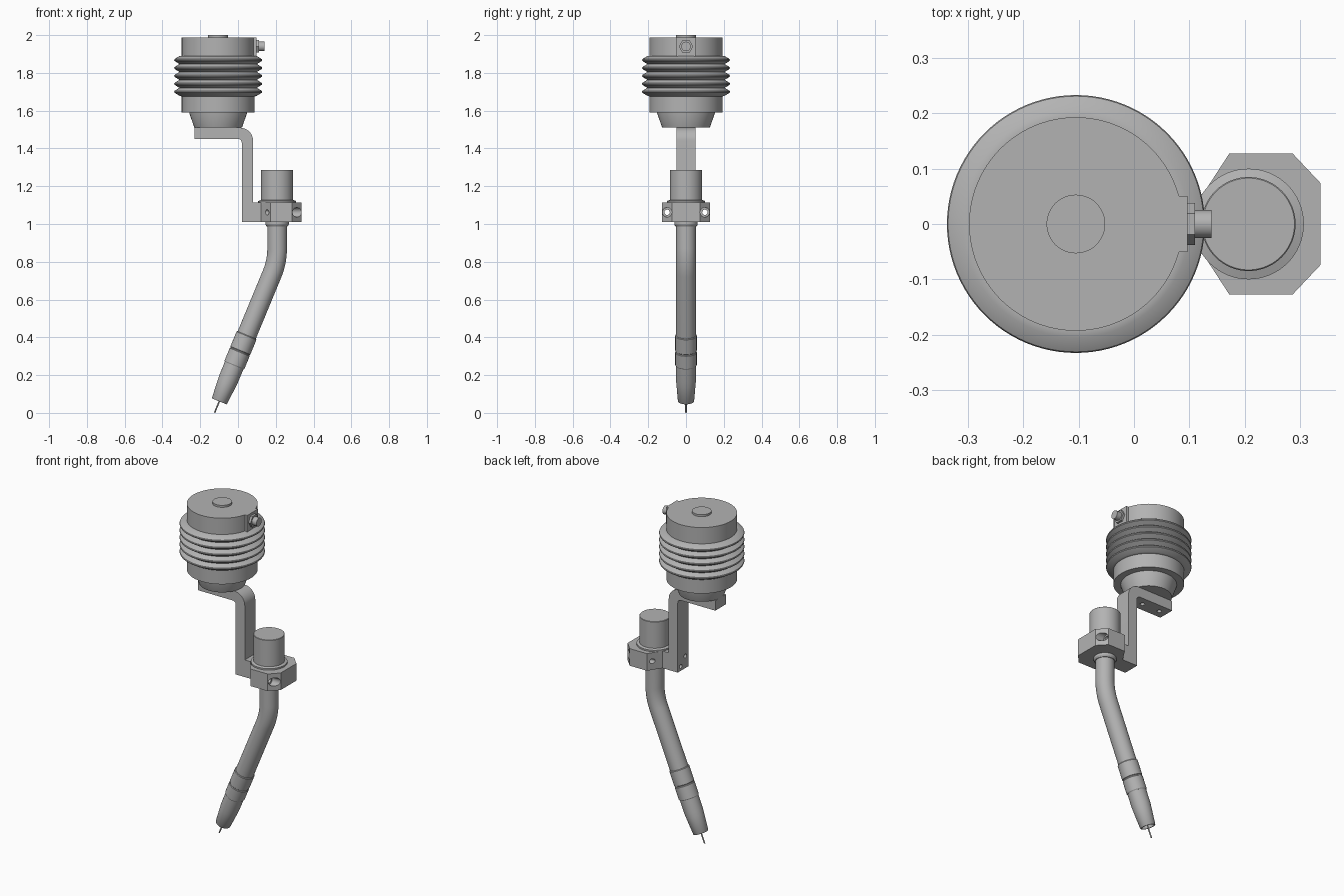
import bpy, bmesh
from math import sin, cos, tan, pi, radians
from mathutils import Vector

if "Cube" in bpy.data.objects:
    bpy.data.objects.remove(bpy.data.objects["Cube"])

grey = bpy.data.materials.new("Plain grey")
grey.use_nodes = True
grey.diffuse_color = (0.45, 0.45, 0.45, 1)
grey.node_tree.nodes["Principled BSDF"].inputs["Base Color"].default_value = (0.45, 0.45, 0.45, 1)


def finish(name, bm):
    """Turn a bmesh into a shaded grey object."""
    bmesh.ops.remove_doubles(bm, verts=bm.verts, dist=1e-5)
    bmesh.ops.recalc_face_normals(bm, faces=bm.faces)
    mesh = bpy.data.meshes.new(name)
    bm.to_mesh(mesh)
    bm.free()
    mesh.materials.append(grey)
    mesh.shade_smooth()
    mesh.set_sharp_from_angle(angle=radians(30))
    obj = bpy.data.objects.new(name, mesh)
    bpy.context.collection.objects.link(obj)
    return obj


def lathe(name, profile, base=(0, 0, 0), axis=(0, 0, 1), sides=64):
    """Spin (radius, height) points about an axis through base."""
    bm = bmesh.new()
    turn = Vector(axis).to_track_quat('Z', 'Y')
    rings = []
    for r, h in profile:
        if r == 0:
            rings.append([bm.verts.new(turn @ Vector((0, 0, h)) + Vector(base))] * sides)
        else:
            rings.append([bm.verts.new(turn @ Vector((r * cos(2 * pi * i / sides),
                                                      r * sin(2 * pi * i / sides), h)) + Vector(base))
                          for i in range(sides)])
    for a, b in zip(rings, rings[1:]):
        for i in range(sides):
            j = (i + 1) % sides
            bm.faces.new(dict.fromkeys((a[i], a[j], b[j], b[i])))
    return finish(name, bm)


def rod(name, r, start, end, sides=48):
    span = Vector(end) - Vector(start)
    return lathe(name, [(0, 0), (r, 0), (r, span.length), (0, span.length)], start, span, sides)


def prism(name, points, offset):
    """Extrude a flat outline of 3D points by an offset."""
    bm = bmesh.new()
    face = bm.faces.new([bm.verts.new(p) for p in points])
    out = bmesh.ops.extrude_face_region(bm, geom=[face])
    moved = [g for g in out["geom"] if isinstance(g, bmesh.types.BMVert)]
    bmesh.ops.translate(bm, verts=moved, vec=offset)
    # close the starting side again if the extrude consumed it
    if face.is_valid is False:
        bmesh.ops.holes_fill(bm, edges=bm.edges)
    return finish(name, bm)


def drill(obj, holes):
    """Cut round holes given as (radius, start, end)."""
    for r, start, end in holes:
        cutter = rod("hole_cutter", r, start, end, 24)
        mod = obj.modifiers.new("hole", 'BOOLEAN')
        mod.object, mod.operation, mod.solver = cutter, 'DIFFERENCE', 'EXACT'
        bpy.context.view_layer.objects.active = obj
        bpy.ops.object.modifier_apply(modifier=mod.name)
        bpy.data.objects.remove(cutter)
    obj.data.set_sharp_from_angle(angle=radians(30))


# Sensor housing: cap, pleated bellows, lower body and tapered foot
HX = -0.105
hub = (HX, 0, 0)
rod("housing_cap", 0.193, (HX, 0, 1.885), (HX, 0, 1.988), 96)
rod("cap_disc", 0.053, (HX, 0, 1.98), (HX, 0, 2.0))
pleats = [(0, 1.89), (0.193, 1.89)]
for i in range(5):
    z = 1.868 - 0.042 * i
    pleats += [(0.205, z + 0.021), (0.231, z + 0.005), (0.233, z), (0.231, z - 0.005), (0.205, z - 0.021)]
lathe("bellows", pleats + [(0.193, 1.675), (0, 1.675)], hub, sides=96)
lathe("lower_body", [(0, 1.7), (0.193, 1.7), (0.193, 1.59), (0, 1.59)], hub, sides=96)
lathe("tapered_foot", [(0, 1.6), (0.153, 1.6), (0.153, 1.587), (0.126, 1.51), (0, 1.51)], hub)

# Cable connector on the side of the cap
prism("connector_pad", [(0.0, y, z) for y, z in
                        ((-0.051, 1.885), (0.051, 1.885), (0.051, 1.988), (-0.051, 1.988))], (0.097, 0, 0))
rod("connector_nut", 0.038, (0.09, 0, 1.94), (0.11, 0, 1.94), 6)
rod("connector_plug", 0.025, (0.1, 0, 1.94), (0.14, 0, 1.94))

# Bent bracket from housing to clamp
bend = [radians(90 - 9 * i) for i in range(11)]
outer = [(0.01 + 0.07 * cos(a), 1.44 + 0.07 * sin(a)) for a in bend]
inner = [(0.0 + 0.02 * cos(a), 1.43 + 0.02 * sin(a)) for a in reversed(bend)]
outline = [(-0.23, 1.51)] + outer + [(0.08, 1.01), (0.02, 1.01)] + inner + [(-0.23, 1.45)]
bracket = prism("bracket", [(x, -0.05, z) for x, z in outline], (0, 0.1, 0))
drill(bracket, [(0.012, (0.0, y, z), (0.06, y, z)) for y, z in ((-0.022, 1.083), (0.022, 1.037))]
      + [(0.013, (x, 0, 1.4), (x, 0, 1.49)) for x in (-0.18, -0.06)])

# Clamp block with counterbored bolt holes
half = [(0.08, 0.05), (0.122, 0.05), (0.172, 0.127), (0.287, 0.127), (0.337, 0.074)]
ring = half + [(x, -y) for x, y in reversed(half)]
clamp = prism("clamp_block", [(x, y, 1.01) for x, y in ring], (0, 0, 0.103))
for y in (-0.1, 0.1):
    drill(clamp, [(0.014, (0.1, y, 1.062), (0.4, y, 1.062)), (0.025, (0.28, y, 1.062), (0.4, y, 1.062))])

# Torch head held in the clamp
TX = 0.207
lathe("torch_head", [(0, 1.287), (0.083, 1.287), (0.085, 1.285), (0.085, 1.127), (0.1, 1.122),
                     (0.1, 1.1), (0, 1.1)], (TX, 0, 0))
lathe("head_collar", [(0, 1.02), (0.062, 1.02), (0.062, 0.997), (0.056, 0.988), (0, 0.988)], (TX, 0, 0))

# Bent neck: straight, arc, straight
tilt = radians(22.5)
corner = Vector((TX, 0, 0.80))
down = Vector((-sin(tilt), 0, -cos(tilt)))
R = 0.35
arc_z = corner.z + R * tan(tilt / 2)
path = [Vector((TX, 0, 1.02))]
for i in range(13):
    a = tilt * i / 12
    path.append(Vector((TX - R * (1 - cos(a)), 0, arc_z - R * sin(a))))
path.append(corner + down * 0.45)
bm = bmesh.new()
SIDES = 48
loops = []
for i, p in enumerate(path):
    a = tilt * min(max((i - 1) / 12, 0), 1)
    side = Vector((cos(a), 0, -sin(a)))
    loops.append([bm.verts.new(p + 0.052 * (side * cos(t) + Vector((0, sin(t), 0))))
                  for t in (2 * pi * k / SIDES for k in range(SIDES))])
for a, b in zip(loops, loops[1:]):
    for k in range(SIDES):
        bm.faces.new((a[k], a[k - 1], b[k - 1], b[k]))
bm.faces.new(loops[0])
bm.faces.new(loops[-1])
finish("neck", bm)

# Sleeve, hollow nozzle, contact tip and wire along the tilted axis
lathe("nozzle_sleeve", [(0, 0.42), (0.054, 0.42), (0.057, 0.424), (0.057, 0.508), (0.054, 0.511),
                        (0.054, 0.515), (0.057, 0.518), (0.057, 0.59), (0.054, 0.595), (0, 0.595)],
      corner, down)
lathe("nozzle", [(0, 0.58), (0.053, 0.58), (0.053, 0.67), (0.051, 0.70), (0.043, 0.797), (0.041, 0.80),
                 (0.035, 0.80), (0.035, 0.70), (0, 0.70)], corner, down)
lathe("contact_tip", [(0, 0.69), (0.016, 0.69), (0.016, 0.77), (0.011, 0.785), (0, 0.785)],
      corner, down, 32)
rod("wire", 0.004, corner + down * 0.75, corner + down * 0.865, 12)
